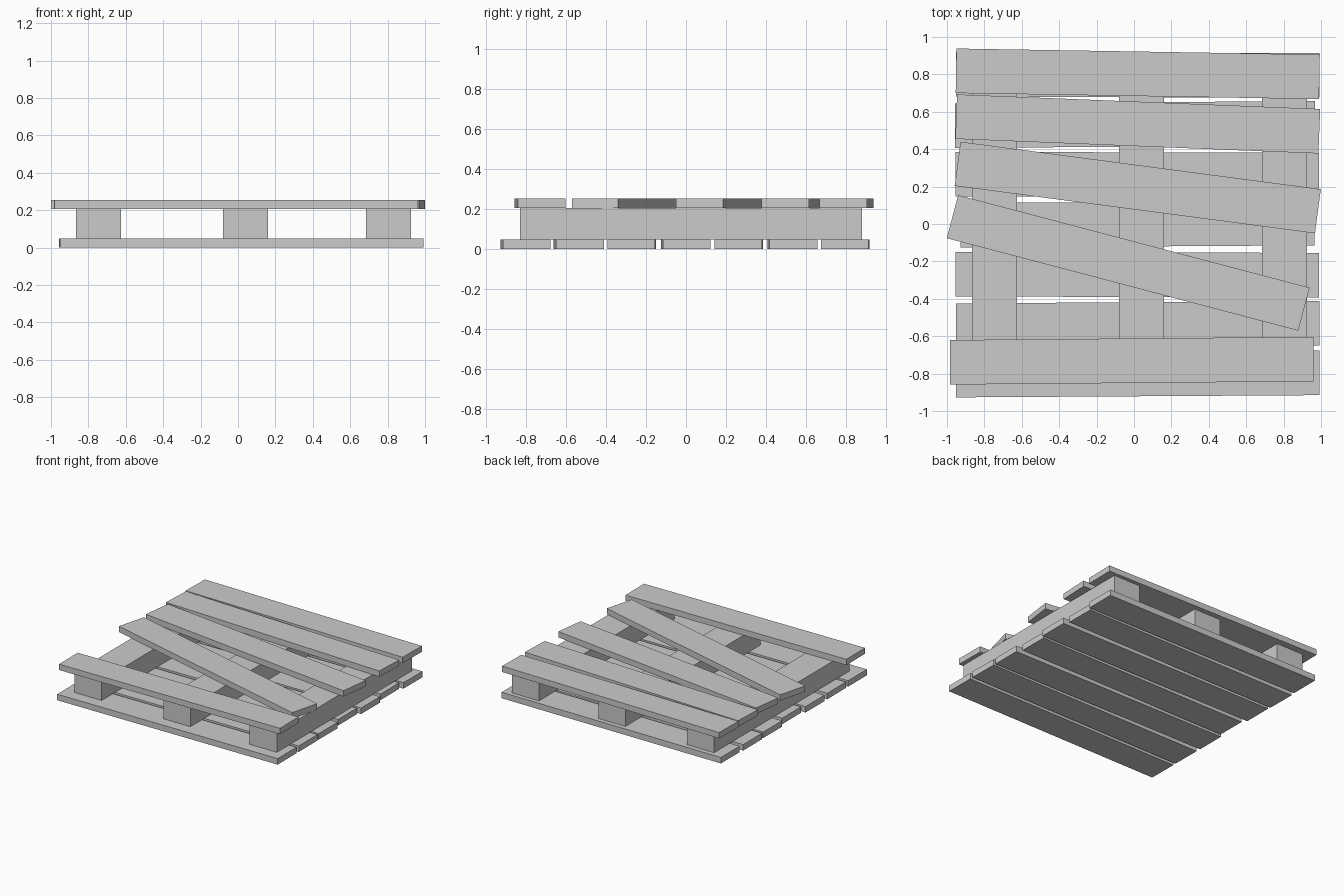
import bpy, bmesh
from math import radians
from mathutils import Matrix

if "Cube" in bpy.data.objects:
    bpy.data.objects.remove(bpy.data.objects["Cube"])


def box(name, center, size, angle=0.0):
    bm = bmesh.new()
    bmesh.ops.create_cube(bm, size=1.0, matrix=Matrix.Diagonal((*size, 1.0)))
    mesh = bpy.data.meshes.new(name)
    bm.to_mesh(mesh)
    bm.free()
    ob = bpy.data.objects.new(name, mesh)
    ob.location = center
    ob.rotation_euler.z = radians(angle)
    bpy.context.collection.objects.link(ob)
    return ob


BOTTOM, TOP, HEIGHT = 0.048, 0.207, 0.254   # layer boundaries
WIDTH, LENGTH = 0.238, 1.943

# Three long stringers between the decks
for i, x in enumerate((-0.745, 0.04, 0.805)):
    box(f"stringer_{i + 1}", (x, 0.025, (BOTTOM + TOP) / 2), (0.24, 1.71, TOP - BOTTOM))

# Bottom deck: x, y, turn in degrees, length
bottom_deck = [
    (0.02, -0.802, 0.35, LENGTH), (0.02, -0.537, 0.4, LENGTH),
    (0.018, -0.271, -0.15, LENGTH), (0.018, -0.001, 0.35, 1.895),
    (0.018, 0.264, -0.15, LENGTH), (0.005, 0.532, 0.35, 1.925),
    (0.02, 0.797, -0.15, LENGTH),
]
for i, (x, y, turn, length) in enumerate(bottom_deck):
    box(f"bottom_plank_{i + 1}", (x, y, BOTTOM / 2), (length, WIDTH, BOTTOM), turn)

# Top deck: loose planks fanned out of line
top_deck = [
    (-0.012, -0.731, 0.5), (-0.031, -0.208, -14.75), (0.02, 0.195, -7.5),
    (0.02, 0.535, -2.3), (0.02, 0.803, -0.95),
]
for i, (x, y, turn) in enumerate(top_deck):
    box(f"top_plank_{i + 1}", (x, y, (TOP + HEIGHT) / 2), (LENGTH, WIDTH, HEIGHT - TOP), turn)
